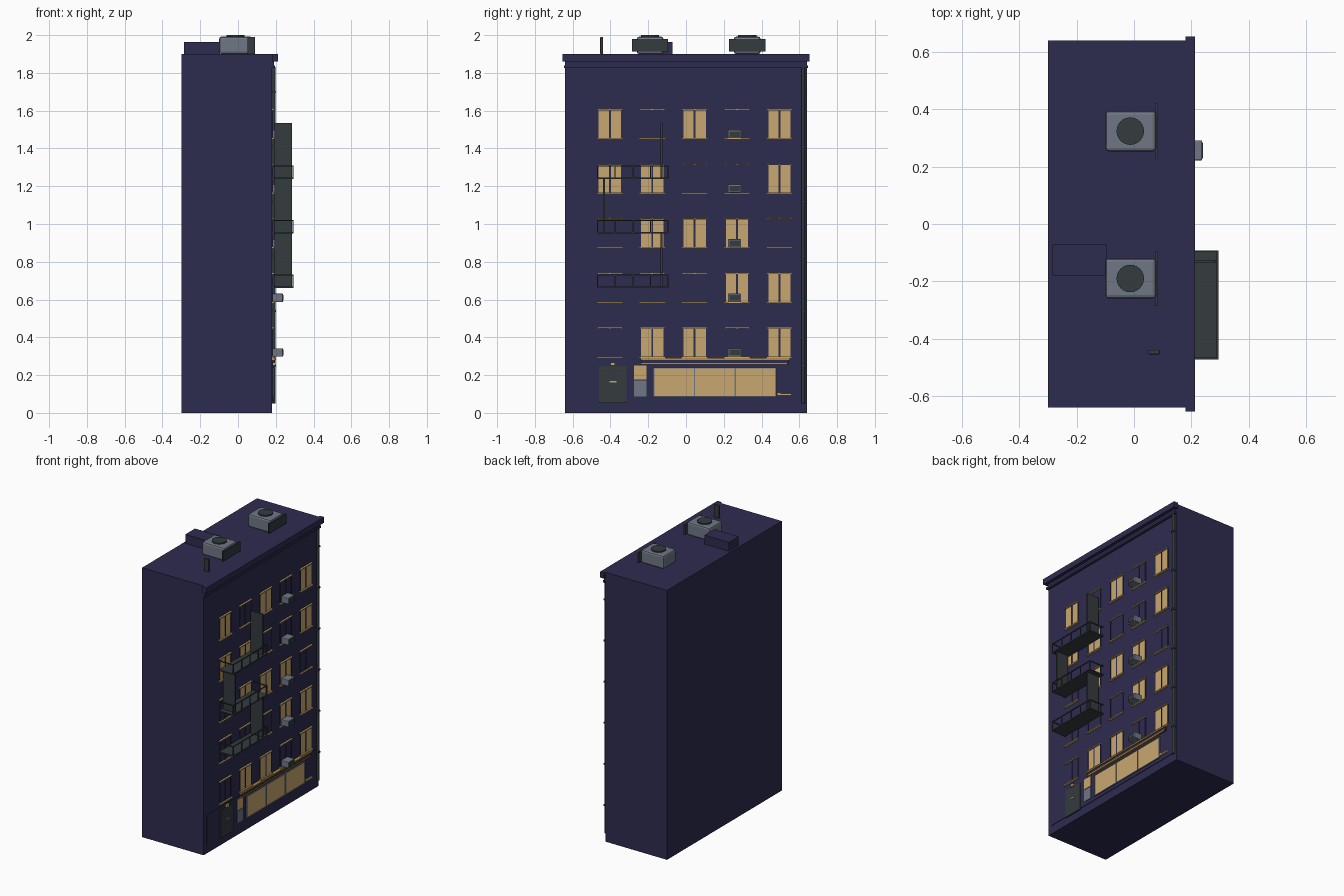
import bpy
import bmesh
import math
from mathutils import Matrix, Vector

cube = bpy.data.objects.get("Cube")
if cube:
    bpy.data.objects.remove(cube, do_unlink=True)


def material(name, rgb):
    m = bpy.data.materials.new(name)
    m.use_nodes = True
    m.diffuse_color = (*rgb, 1)
    m.node_tree.nodes["Principled BSDF"].inputs["Base Color"].default_value = (*rgb, 1)
    return m


NAVY = material("navy wall", (0.027, 0.025, 0.078))
TAN = material("warm tan", (0.58, 0.39, 0.16))
GREY = material("blue grey metal", (0.16, 0.185, 0.235))
SLATE = material("dark slate", (0.035, 0.043, 0.048))
GOLD = material("gold trim", (0.50, 0.27, 0.04))

WALL = 0.18


def finish(name, bm, mat):
    mesh = bpy.data.meshes.new(name)
    bm.to_mesh(mesh)
    bm.free()
    mesh.materials.append(mat)
    ob = bpy.data.objects.new(name, mesh)
    bpy.context.scene.collection.objects.link(ob)
    return ob


def boxes(name, spans, mat, bevel=0):
    """One object from boxes, each given as (x range, y range, z range)."""
    bm = bmesh.new()
    for span in spans:
        centre = Vector([(a + b) / 2 for a, b in span])
        size = [b - a for a, b in span]
        bmesh.ops.create_cube(bm, size=1, matrix=Matrix.Translation(centre) @ Matrix.Diagonal((*size, 1)))
    ob = finish(name, bm, mat)
    if bevel:
        mod = ob.modifiers.new("soft edges", "BEVEL")
        mod.width = bevel
        mod.segments = 2
    return ob


def cylinder(name, centre, radius, depth, mat, sides=24, rot=None):
    bm = bmesh.new()
    m = Matrix.Translation(centre) @ (rot or Matrix())
    bmesh.ops.create_cone(bm, cap_ends=True, segments=sides, radius1=radius, radius2=radius, depth=depth, matrix=m)
    return finish(name, bm, mat)


def mid(c, w):
    return (c - w / 2, c + w / 2)


def out(d, start=0):
    return (WALL + start, WALL + d)


# Building shell and cornice
boxes("building_body", [((-0.30, WALL), (-0.64, 0.64), (0, 1.9))], NAVY)
boxes("cornice", [((WALL, 0.213), (-0.655, 0.655), (1.86, 1.9)),
                  ((WALL, 0.197), (-0.645, 0.645), (1.825, 1.84)),
                  ((WALL, 0.190), (-0.64, 0.64), (1.84, 1.86))], NAVY)
boxes("ground_floor_panel", [(out(0.004), (-0.61, 0.605), (0.06, 0.272))], NAVY)

# Windows: lit panes follow a pattern of rows from the bottom up
ROWS = [0.295 + 0.289 * i for i in range(5)]
COLUMNS = [-0.403 + 0.2245 * i for i in range(5)]
LIT = ["01101", "00011", "01110", "11001", "10101"]
lit, dark, frames, ledges = [], [], [], []
for z, pattern in zip(ROWS, LIT):
    for y, flag in zip(COLUMNS, pattern):
        for side in (-1, 1):
            pane = (out(0.004), mid(y + side * 0.032, 0.054), (z + 0.004, z + 0.151))
            (lit if flag == "1" else dark).append(pane)
        frames.append((out(0.006), mid(y, 0.007), (z, z + 0.155)))
        for side in (-1, 1):
            frames.append((out(0.005), mid(y + side * 0.061, 0.003), (z, z + 0.155)))
        ledges.append((out(0.014), mid(y, 0.138), mid(z, 0.008)))
        ledges.append((out(0.012), mid(y, 0.132), mid(z + 0.156, 0.007)))
boxes("lit_window_panes", lit, TAN)
boxes("dark_window_panes", dark, NAVY)
boxes("window_frames", frames, NAVY)
boxes("window_sills_and_lintels", ledges, TAN)

# Window air conditioners
for i, z in enumerate(ROWS):
    y = 0.257
    boxes(f"window_cooler_{i}", [(out(0.058), mid(y, 0.07), (z + 0.003, z + 0.047))], GREY, 0.004)
    boxes(f"window_cooler_grille_{i}", [(out(0.061, 0.055), mid(y, 0.056), (z + 0.010, z + 0.040))], SLATE)

# Fire escape: platforms with open railings, linked by upright ladders
Y0, Y1, X1 = -0.472, -0.092, 0.294
T = 0.006
for i, z in enumerate((0.66, 0.949, 1.238)):
    boxes(f"fire_escape_platform_{i}", [((WALL, X1), (Y0, Y1), (z, z + 0.008))], SLATE)
    rails = [((X1 - T, X1), (Y0, Y1), (z + 0.066, z + 0.072))]
    for k in range(5):
        rails.append(((X1 - T, X1), mid(Y0 + T / 2 + k * (Y1 - Y0 - T) / 4, T), (z, z + 0.07)))
    for y in (Y0 + T / 2, Y1 - T / 2):
        rails.append(((WALL, X1), mid(y, T), (z + 0.066, z + 0.072)))
    boxes(f"fire_escape_railing_{i}", rails, SLATE)
    ladder_y = -0.435 if i == 1 else -0.13
    boxes(f"fire_escape_ladder_{i}", [((0.192, 0.286), mid(ladder_y, 0.010), (z, z + 0.297))], SLATE)

# Entrance door, lamp and notices
boxes("front_door", [(out(0.009), (-0.461, -0.316), (0.053, 0.247))], SLATE)
boxes("door_handle", [(out(0.014), mid(-0.387, 0.036), mid(0.164, 0.007))], TAN)
boxes("door_lamp", [(out(0.018), mid(-0.388, 0.026), (0.250, 0.267))], TAN)
boxes("upper_notice", [(out(0.008), (-0.274, -0.210), (0.178, 0.252))], TAN)
boxes("lower_notice", [(out(0.008), (-0.274, -0.210), (0.088, 0.172))], GREY)

# Shopfront
boxes("shop_window", [(out(0.008), (-0.17, 0.475), (0.088, 0.235))], TAN)
boxes("shop_window_bars",
      [(out(0.012), mid(-0.170 + 0.215 * i, 0.007), (0.085, 0.238)) for i in range(4)]
      + [(out(0.012), (-0.173, 0.478), mid(z, 0.005)) for z in (0.086, 0.237)], GREY)
boxes("shop_bench", [(out(0.014), (0.482, 0.558), (0.092, 0.102)),
                     (out(0.014), (0.484, 0.50), (0.10, 0.108))], TAN)
boxes("shop_canopy", [(out(0.014), (-0.235, 0.545), (0.255, 0.287))], NAVY)
boxes("canopy_trim", [(out(0.020), (-0.24, 0.55), (0.281, 0.291)),
                      (out(0.017), (-0.24, 0.535), (0.255, 0.263))], GOLD)

# Drainpipe with collars
cylinder("drainpipe", (0.189, 0.62, 0.94), 0.009, 1.78, SLATE, 12)
boxes("drainpipe_collars", [(out(0.020), mid(0.62, 0.026), mid(0.25 + 0.29 * i, 0.010)) for i in range(6)], SLATE)

# Rooftop cooling units
for name, y in (("right", -0.19), ("left", 0.324)):
    boxes(f"roof_cooler_{name}", [((-0.10, 0.077), mid(y, 0.141), (1.9, 1.992))], GREY, 0.012)
    cylinder(f"roof_cooler_fan_{name}", (-0.013, y, 1.994), 0.048, 0.012, SLATE)
    boxes(f"roof_cooler_grille_{name}", [((0.074, 0.084), mid(y, 0.192), (1.912, 1.980))], SLATE)

# Roof duct and vent pipe
boxes("roof_duct", [((-0.285, -0.095), (-0.18, -0.072), (1.9, 1.963))], NAVY)
boxes("roof_vent", [((0.050, 0.090), mid(-0.447, 0.016), (1.9, 1.99))], SLATE, 0.004)
